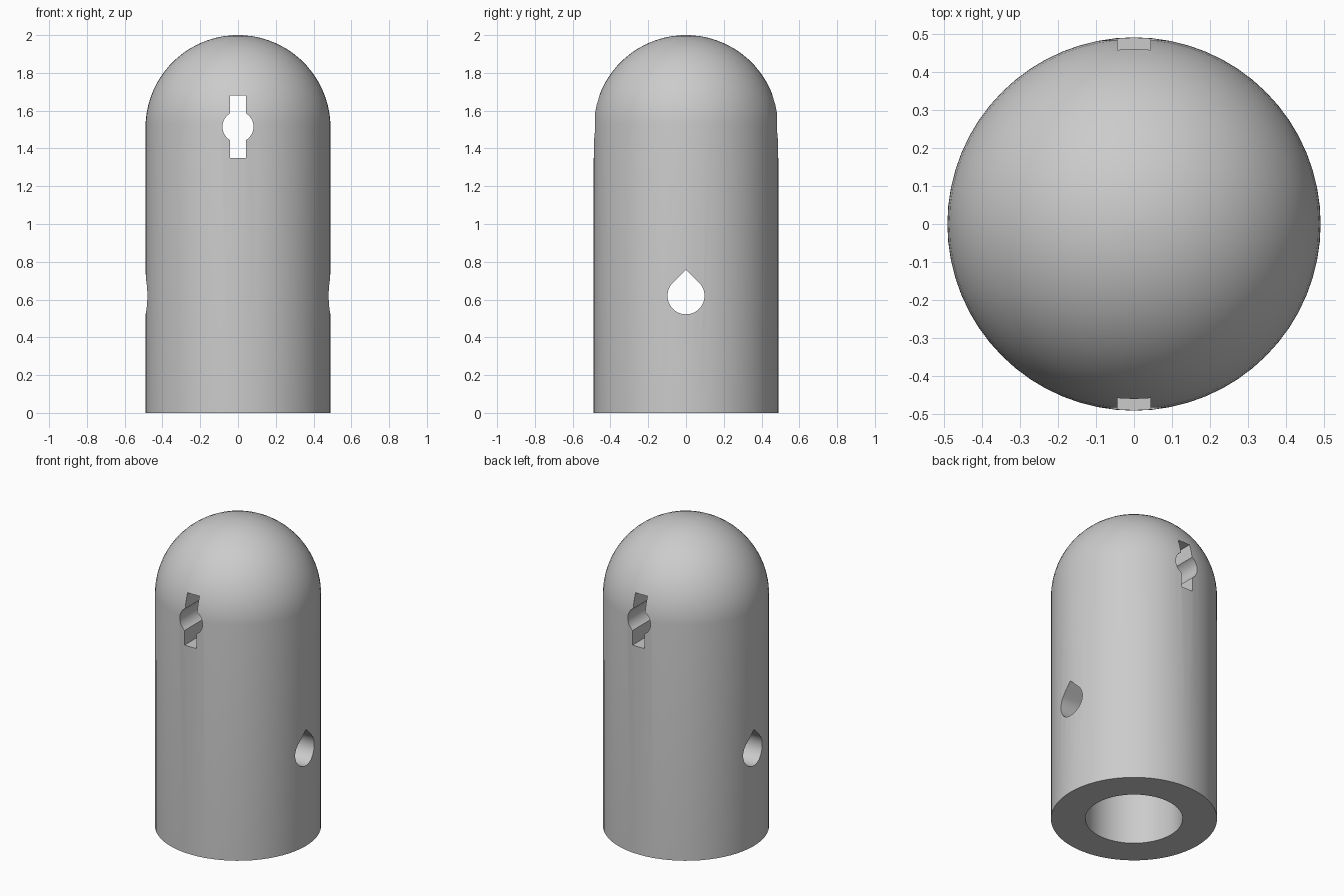
import bpy
import bmesh
from math import sin, cos, pi, radians, sqrt

cube = bpy.data.objects.get("Cube")
if cube:
    bpy.data.objects.remove(cube, do_unlink=True)

R, BORE, HEIGHT, BORE_TOP = 0.49, 0.287, 2.0, 1.0
SEGMENTS, RINGS = 64, 16
DOME_Z = HEIGHT - R

grey = bpy.data.materials.new("plain grey")
grey.use_nodes = True
colour = (0.6, 0.6, 0.6, 1)
grey.diffuse_color = colour
grey.node_tree.nodes["Principled BSDF"].inputs["Base Color"].default_value = colour


def finish(bm, name):
    bmesh.ops.recalc_face_normals(bm, faces=bm.faces)
    mesh = bpy.data.meshes.new(name)
    bm.to_mesh(mesh)
    bm.free()
    mesh.materials.append(grey)
    obj = bpy.data.objects.new(name, mesh)
    bpy.context.collection.objects.link(obj)
    return obj


def lathe(name, profile):
    """Spin a (radius, z) profile around the z axis."""
    bm = bmesh.new()
    verts = [bm.verts.new((r, 0, z)) for r, z in profile]
    edges = [bm.edges.new(pair) for pair in zip(verts, verts[1:])]
    bmesh.ops.spin(bm, geom=verts + edges, axis=(0, 0, 1), cent=(0, 0, 0),
                   angle=2 * pi, steps=SEGMENTS, use_merge=False)
    bmesh.ops.remove_doubles(bm, verts=bm.verts, dist=1e-5)
    return finish(bm, name)


def punch(name, outline, axis):
    """Extrude a (side, z) outline right through the body along x or y."""
    bm = bmesh.new()
    place = (lambda s, z: (-1, s, z)) if axis == "x" else (lambda s, z: (s, -1, z))
    face = bm.faces.new([bm.verts.new(place(s, z)) for s, z in outline])
    new = bmesh.ops.extrude_face_region(bm, geom=[face])["geom"]
    bmesh.ops.translate(bm, verts=[v for v in new if isinstance(v, bmesh.types.BMVert)],
                        vec=(2, 0, 0) if axis == "x" else (0, 2, 0))
    cutter = finish(bm, name)
    cutter.hide_render = True
    cutter.hide_set(True)
    return cutter


def arc(radius, z, start, end, steps):
    angles = [radians(start + (end - start) * i / steps) for i in range(steps + 1)]
    return [(radius * cos(a), z + radius * sin(a)) for a in angles]


# Domed body with a round bore in its base
dome = [(R * cos(a), DOME_Z + R * sin(a))
        for a in [(i + 0.5) * pi / 2 / RINGS for i in range(RINGS)]]
profile = [(0, BORE_TOP), (BORE, BORE_TOP), (BORE, 0), (R, 0)] + dome + [(0, HEIGHT)]
body = lathe("domed_body", profile)

# Teardrop hole from side to side
drop_r, drop_z = 0.098, 0.62
teardrop = arc(drop_r, drop_z, 135, 405, 36) + [(0, drop_z + drop_r * sqrt(2))]

# Round hole with a slot above and below, from front to back
key_r, key_z, slot = 0.082, 1.515, 0.043
tilt = 58.4
right = arc(key_r, key_z, -tilt, tilt, 16)
left = arc(key_r, key_z, 180 - tilt, 180 + tilt, 16)
keyhole = (right + [(slot, 1.68), (-slot, 1.68)] + left
           + [(-slot, 1.35), (slot, 1.35)])

for cutter in (punch("teardrop_cutter", teardrop, "x"),
               punch("keyhole_cutter", keyhole, "y")):
    cut = body.modifiers.new(cutter.name, "BOOLEAN")
    cut.operation = "DIFFERENCE"
    cut.solver = "EXACT"
    cut.object = cutter

# Apply the cuts, remove the cutters and smooth the curved surfaces
bpy.context.view_layer.objects.active = body
body.select_set(True)
for mod in list(body.modifiers):
    cutter = mod.object
    bpy.ops.object.modifier_apply(modifier=mod.name)
    bpy.data.objects.remove(cutter, do_unlink=True)
bpy.ops.object.shade_smooth_by_angle(angle=radians(30))
